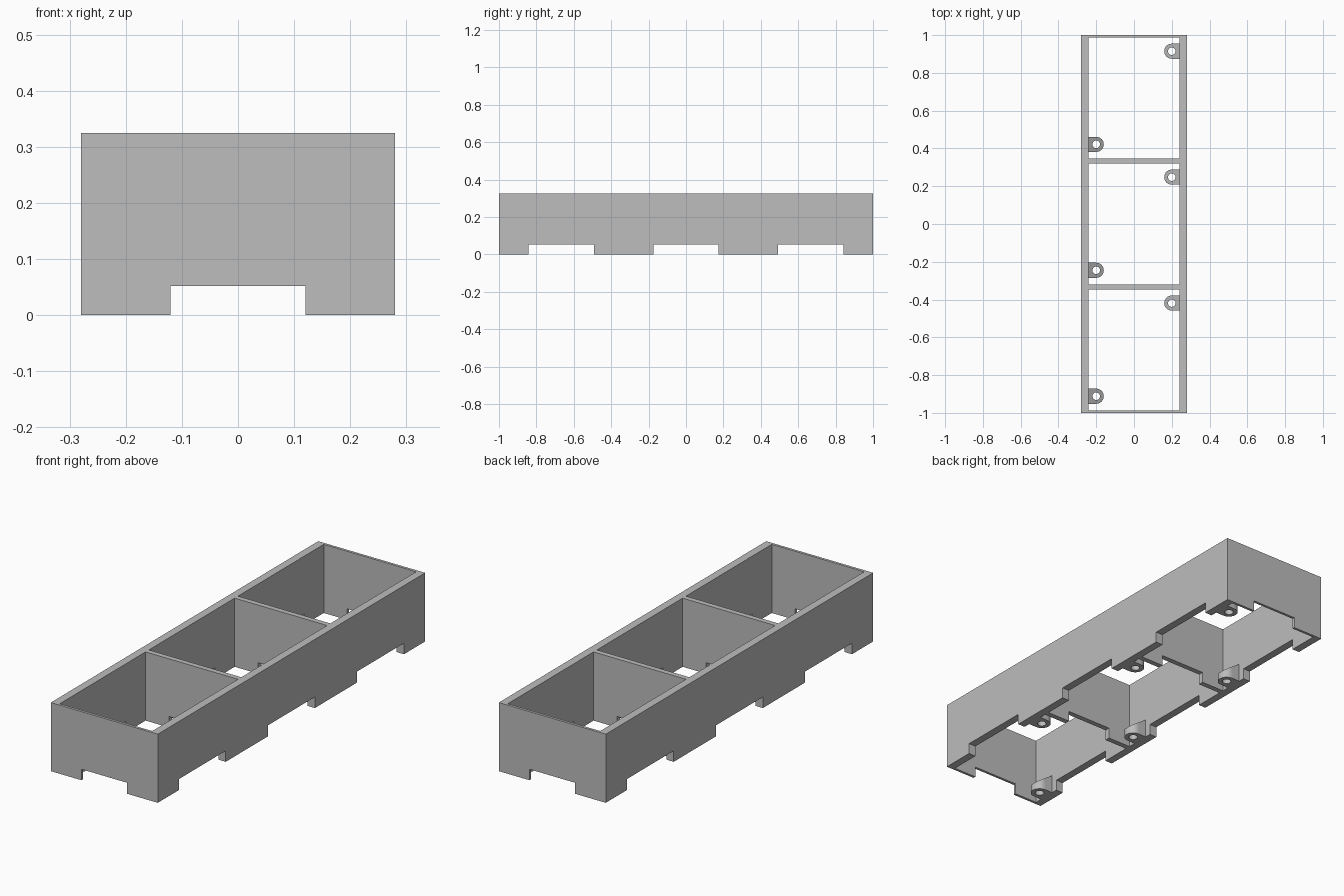
import bpy, bmesh, math
from mathutils import Matrix, Vector

cube = bpy.data.objects.get("Cube")
if cube:
    bpy.data.objects.remove(cube, do_unlink=True)

W, L, H = 0.56, 2.0, 0.325       # outer size
PITCH = L / 3                    # spacing of the three bays
INNER_X = 0.242                  # half width of a bay
INNER_Y = 0.3208                 # half length of a bay
NOTCH_Z = 0.052                  # height of the bottom cut-outs

gray = bpy.data.materials.new("plain_gray")
gray.use_nodes = True
gray.diffuse_color = (0.51, 0.51, 0.51, 1)
gray.node_tree.nodes["Principled BSDF"].inputs["Base Color"].default_value = (0.51, 0.51, 0.51, 1)


def add_object(name, bm):
    bmesh.ops.recalc_face_normals(bm, faces=bm.faces)
    mesh = bpy.data.meshes.new(name)
    bm.to_mesh(mesh)
    bm.free()
    mesh.materials.append(gray)
    obj = bpy.data.objects.new(name, mesh)
    bpy.context.collection.objects.link(obj)
    return obj


def box(name, lo, hi):
    lo, hi = Vector(lo), Vector(hi)
    bm = bmesh.new()
    bmesh.ops.create_cube(bm, size=1, matrix=Matrix.Translation((lo + hi) / 2)
                          @ Matrix.Diagonal((*(hi - lo), 1)))
    return add_object(name, bm)


def cut(target, cutter):
    mod = target.modifiers.new("cut", 'BOOLEAN')
    mod.operation, mod.solver, mod.object = 'DIFFERENCE', 'EXACT', cutter
    bpy.context.view_layer.objects.active = target
    bpy.ops.object.modifier_apply(modifier=mod.name)
    bpy.data.objects.remove(cutter, do_unlink=True)


# Tray body: open bays, with cut-outs along the bottom edges
tray = box("tray_body", (-W / 2, -L / 2, 0), (W / 2, L / 2, H))
for i in (-1, 0, 1):
    y = i * PITCH
    cut(tray, box("bay_cutter", (-INNER_X, y - INNER_Y, -0.1), (INNER_X, y + INNER_Y, H + 0.1)))
for i in (-1, 0, 1):
    y = i * PITCH
    cut(tray, box("side_cutter", (-1, y - 0.175, -0.1), (1, y + 0.175, NOTCH_Z)))
cut(tray, box("end_cutter", (-0.12, -1.2, -0.1), (0.12, 1.2, NOTCH_Z)))


def screw_tab(name, side, y0):
    """Rounded tab with a hole, its top sloping up to the wall."""
    n, r, hole, cx = 32, 0.04, 0.02, 0.2
    bm = bmesh.new()
    loops = {}
    for key in ("outer", "inner"):
        for top in (0, 1):
            ring = []
            for k in range(n):
                a = 2 * math.pi * k / n
                c, s = math.cos(a), math.sin(a)
                if key == "inner":
                    x, y = c * hole, s * hole
                elif c > 0:          # square end against the wall
                    m = max(abs(c), abs(s))
                    x, y = c / m * (INNER_X - cx), s / m * r
                else:                # round free end
                    x, y = c * r, s * r
                z = top * (0.034 + (x + r) * 0.68)
                ring.append(bm.verts.new((side * (cx + x), y0 + y, z)))
            loops[key, top] = ring
    pairs = ((("outer", 0), ("outer", 1)), (("outer", 1), ("inner", 1)),
             (("inner", 1), ("inner", 0)), (("inner", 0), ("outer", 0)))
    for p, q in pairs:
        a, b = loops[p], loops[q]
        for k in range(n):
            j = (k + 1) % n
            bm.faces.new((a[k], a[j], b[j], b[k]))
    obj = add_object(name, bm)
    bpy.ops.object.select_all(action='DESELECT')
    obj.select_set(True)
    bpy.context.view_layer.objects.active = obj
    bpy.ops.object.shade_smooth_by_angle(angle=math.radians(30))


# Two diagonal screw tabs in every bay
for i, bay in zip((-1, 0, 1), ("front", "middle", "back")):
    screw_tab(f"{bay}_left_screw_tab", 1, i * PITCH + 0.248)
    screw_tab(f"{bay}_right_screw_tab", -1, i * PITCH - 0.245)
